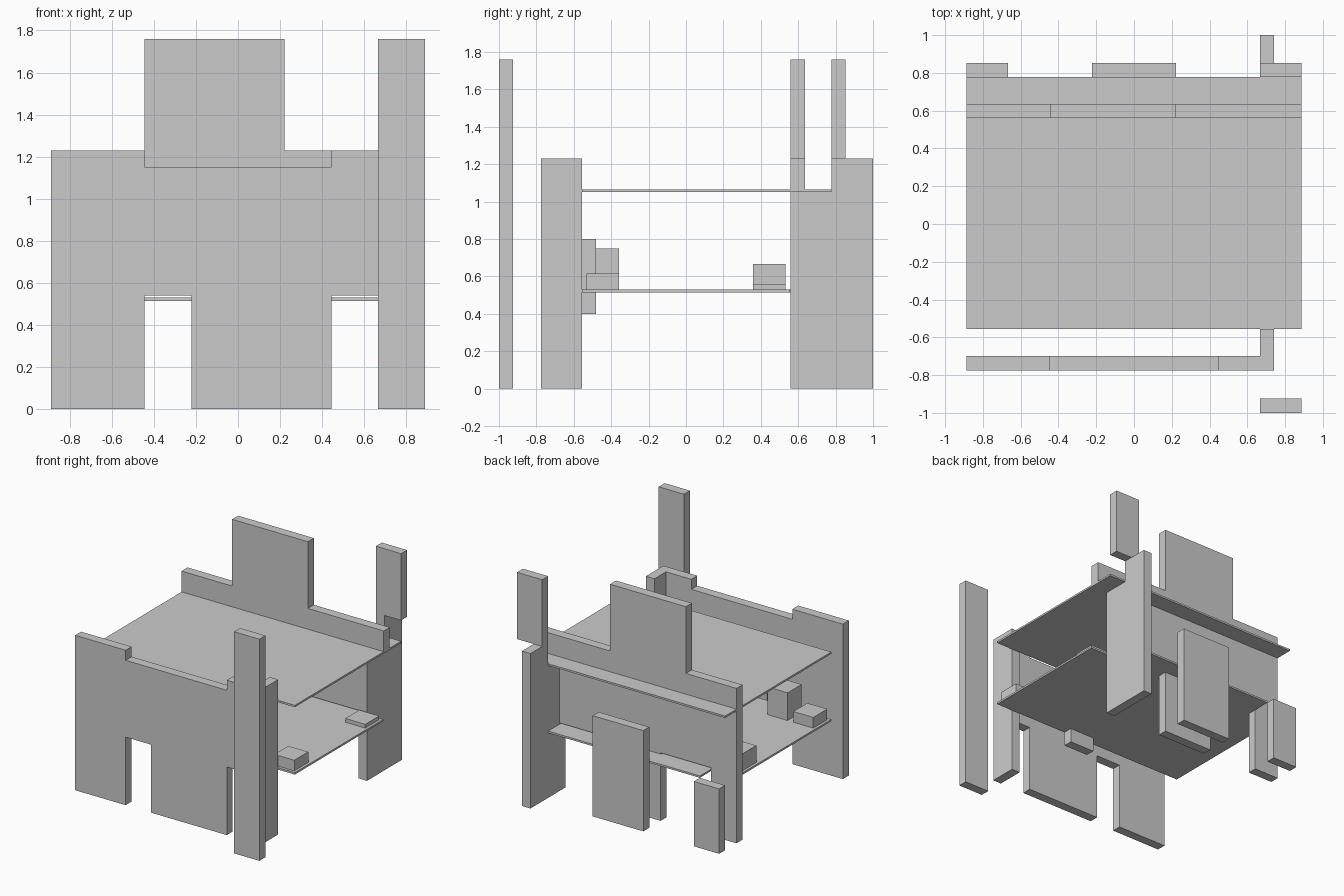
import bpy
import bmesh
from mathutils import Vector

cube = bpy.data.objects.get("Cube")
if cube:
    bpy.data.objects.remove(cube, do_unlink=True)

GREY = (0.6, 0.6, 0.6, 1)
grey = bpy.data.materials.new("plain_grey")
grey.use_nodes = True
grey.diffuse_color = GREY
grey.node_tree.nodes["Principled BSDF"].inputs["Base Color"].default_value = GREY

T = 0.075             # wall thickness
CELL = 0.222          # planning module
W = 4 * CELL          # half width
SHELF, DECK = 0.515, 1.05
SHEET = 0.015
LOW, HIGH = 1.23, 1.76


def extrude(name, outline, axis, start, depth):
    """Extrude a flat outline along axis; its points use the other two axes."""
    bm = bmesh.new()
    verts = []
    for a, b in outline:
        co = [a, b]
        co.insert("xyz".index(axis), start)
        verts.append(bm.verts.new(co))
    face = bm.faces.new(verts)
    step = Vector((0, 0, 0))
    step["xyz".index(axis)] = depth
    new = bmesh.ops.extrude_face_region(bm, geom=[face])["geom"]
    bmesh.ops.translate(bm, vec=step, verts=[v for v in new if isinstance(v, bmesh.types.BMVert)])
    bmesh.ops.recalc_face_normals(bm, faces=bm.faces)
    mesh = bpy.data.meshes.new(name)
    bm.to_mesh(mesh)
    bm.free()
    mesh.materials.append(grey)
    obj = bpy.data.objects.new(name, mesh)
    bpy.context.collection.objects.link(obj)
    return obj


def box(name, x, y, z):
    rect = [(x[0], y[0]), (x[1], y[0]), (x[1], y[1]), (x[0], y[1])]
    return extrude(name, rect, "z", z[0], z[1] - z[0])


# Front wall with two doorways and a lowered middle
NOTCH = 0.54
extrude("front_wall", [
    (-W, 0), (-2 * CELL, 0), (-2 * CELL, NOTCH), (-CELL, NOTCH), (-CELL, 0),
    (2 * CELL, 0), (2 * CELL, NOTCH), (3 * CELL, NOTCH), (3 * CELL, LOW),
    (2 * CELL, LOW), (2 * CELL, 1.15), (-2 * CELL, 1.15), (-2 * CELL, LOW), (-W, LOW),
], "y", -0.775, T)
box("front_return_wall", (3 * CELL, 3 * CELL + T), (-0.775, -0.555), (0, LOW))
box("front_pylon", (3 * CELL, W), (-1, -1 + T), (0, HIGH))

# Back wall with legs below and a tall middle above
extrude("back_wall", [
    (-W, 0), (-3 * CELL, 0), (-3 * CELL, NOTCH), (-CELL, NOTCH), (-CELL, 0),
    (CELL, 0), (CELL, NOTCH), (3 * CELL, NOTCH), (3 * CELL, DECK), (W, DECK),
    (W, LOW), (CELL, LOW), (CELL, HIGH), (-2 * CELL, HIGH), (-2 * CELL, LOW), (-W, LOW),
], "y", 0.56, T)

# Back side wall, stepped down under the deck
extrude("back_side_wall", [
    (0.56, 0), (1, 0), (1, LOW), (0.778, LOW), (0.778, DECK), (0.56, DECK),
], "x", 3 * CELL, T)

# Free panels behind the back wall
for name, x, z in [
    ("back_low_panel", (-W, -3 * CELL), (0, SHELF)),
    ("back_middle_panel", (-CELL, CELL), (0, 0.8)),
    ("back_high_panel", (3 * CELL, W), (LOW, HIGH)),
]:
    box(name, x, (0.778, 0.778 + T), z)

# Thin floors
box("upper_deck", (-W, W), (-0.555, 0.778), (DECK, DECK + SHEET))
extrude("lower_shelf", [
    (-W, -0.555), (W, -0.555), (W, 0.555), (3 * CELL, 0.555), (3 * CELL, 0.778),
    (-3 * CELL, 0.778), (-3 * CELL, 0.555), (-W, 0.555),
], "z", SHELF, SHEET)

# Small panel through the shelf edge
box("shelf_panel", (0, CELL), (-0.555, -0.555 + T), (0.4, 0.8))

# Square blocks standing on the shelf
for name, x, y, top in [
    ("front_left_block", 0.78, -0.445, 0.615),
    ("front_right_block", -0.78, -0.445, 0.615),
    ("front_tall_block", -0.555, -0.445, 0.75),
    ("back_right_block", -0.78, 0.445, 0.665),
    ("back_left_block", 0.78, 0.445, 0.56),
]:
    r = 0.0875
    box(name, (x - r, x + r), (y - r, y + r), (SHELF + SHEET, top))
